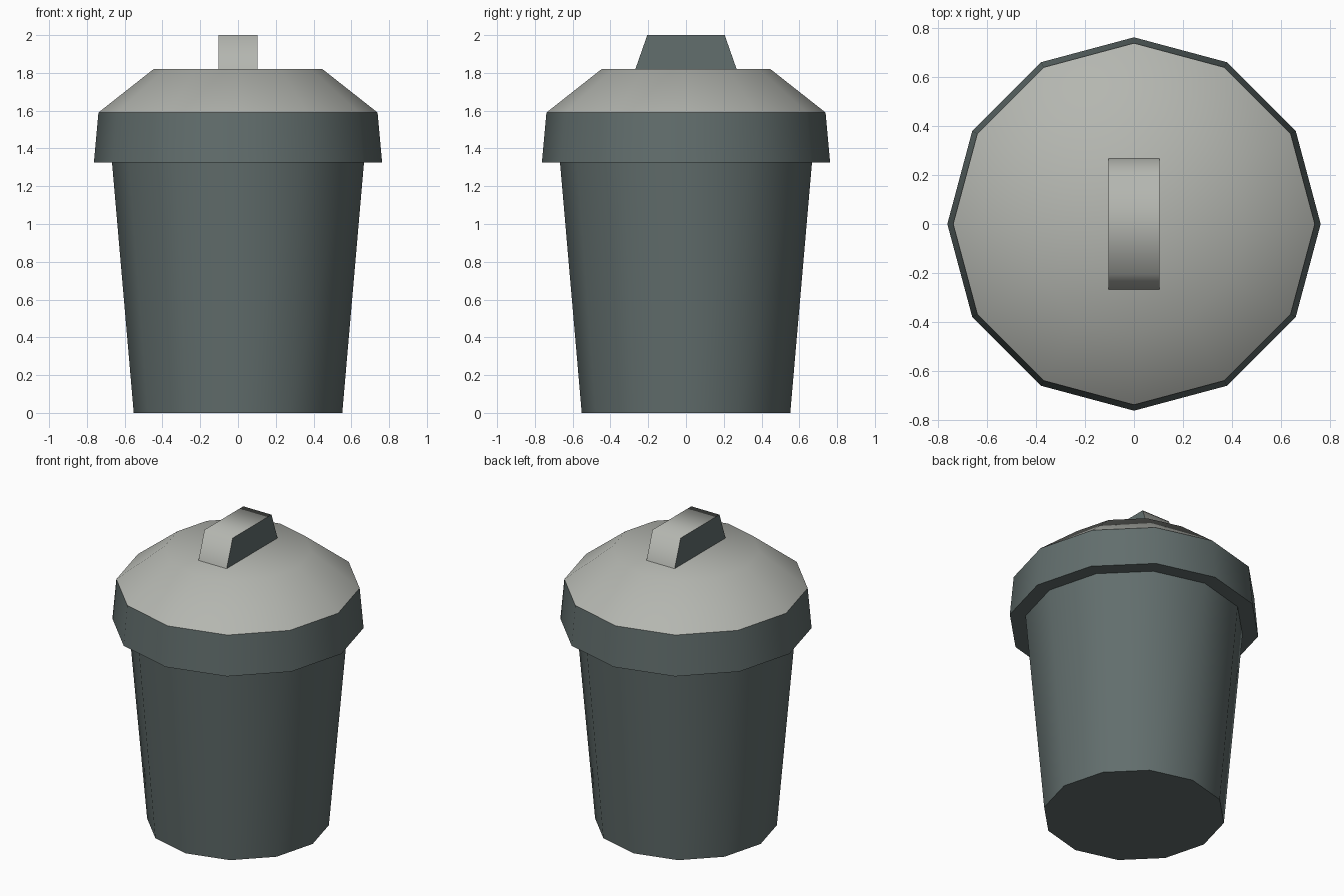
import bpy, bmesh, math

if "Cube" in bpy.data.objects:
    bpy.data.objects.remove(bpy.data.objects["Cube"])

SIDES = 12


def material(name, color):
    m = bpy.data.materials.new(name)
    m.diffuse_color = (*color, 1)
    m.use_nodes = True
    m.node_tree.nodes["Principled BSDF"].inputs["Base Color"].default_value = m.diffuse_color
    return m


green = material("dark grey green", (0.122, 0.156, 0.153))
grey = material("light grey", (0.456, 0.468, 0.434))


def finish(name, bm, mats, angle):
    mesh = bpy.data.meshes.new(name)
    bm.to_mesh(mesh)
    bm.free()
    for m in mats:
        mesh.materials.append(m)
    ob = bpy.data.objects.new(name, mesh)
    bpy.context.collection.objects.link(ob)
    bpy.ops.object.select_all(action='DESELECT')
    ob.select_set(True)
    bpy.context.view_layer.objects.active = ob
    bpy.ops.object.shade_smooth_by_angle(angle=math.radians(angle))


def turned(name, profile, mat, cap_bottom=False, cap_top=False):
    """Twelve-sided revolve of (radius, z) points, listed so faces point outward."""
    bm = bmesh.new()
    rings = []
    for r, z in profile:
        rings.append([bm.verts.new((r * math.cos(a), r * math.sin(a), z))
                      for a in (2 * math.pi * i / SIDES for i in range(SIDES))])
    for lo, hi in zip(rings, rings[1:]):
        for i in range(SIDES):
            j = (i + 1) % SIDES
            bm.faces.new((lo[i], lo[j], hi[j], hi[i]))
    if cap_bottom:
        bm.faces.new(rings[0][::-1])
    if cap_top:
        bm.faces.new(rings[-1])
    finish(name, bm, [mat], 45)


# Tapered bin, overhanging rim, sloped lid
turned("bin_body", [(0.552, 0), (0.667, 1.325)], green, cap_bottom=True)
turned("lid_rim", [(0.667, 1.325), (0.763, 1.325), (0.739, 1.59)], green)
turned("lid_top", [(0.739, 1.59), (0.447, 1.82)], grey, cap_top=True)

# Trapezoid handle: light strip over the top, dark sides
bm = bmesh.new()
outline = [(-0.268, 1.82), (0.268, 1.82), (0.205, 2.0), (-0.205, 2.0)]
left, right = [[bm.verts.new((x, y, z)) for y, z in outline] for x in (-0.104, 0.104)]
bm.faces.new(left[::-1])
bm.faces.new(right)
for i in range(1, 4):
    j = (i + 1) % 4
    bm.faces.new((left[i], left[j], right[j], right[i]))
bm.normal_update()
for f in bm.faces:
    f.material_index = 1 if abs(f.normal.x) > 0.9 else 0
finish("lid_handle", bm, [grey, green], 75)
